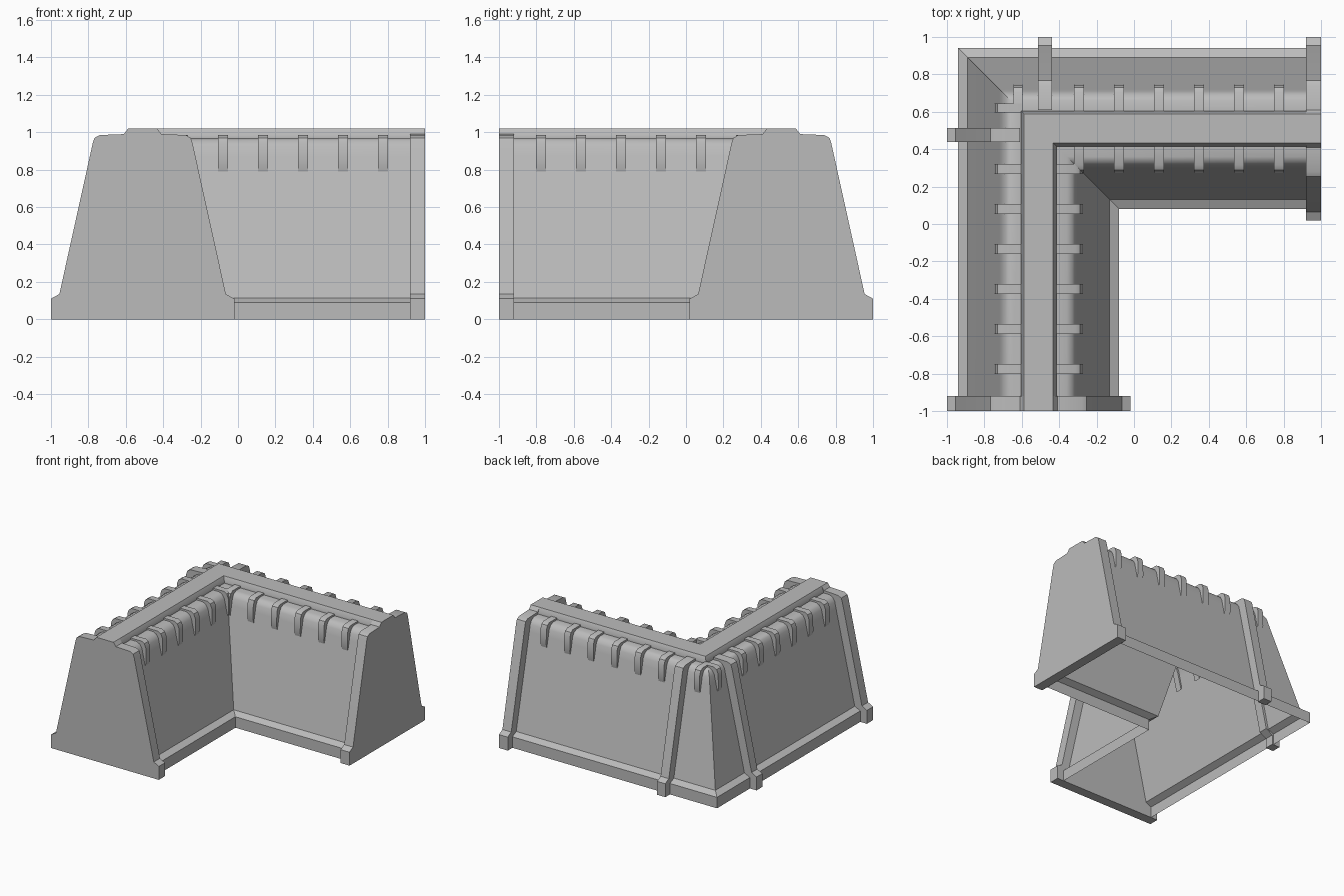
import bpy, bmesh

if "Cube" in bpy.data.objects:
    bpy.data.objects.remove(bpy.data.objects["Cube"], do_unlink=True)

mat = bpy.data.materials.new("concrete grey")
mat.use_nodes = True
GREY = (0.5, 0.5, 0.5, 1)
mat.diffuse_color = GREY
mat.node_tree.nodes["Principled BSDF"].inputs["Base Color"].default_value = GREY

C = 0.51  # distance of both wall centre lines from the origin


def finish(bm, name, closed):
    if closed:
        bmesh.ops.recalc_face_normals(bm, faces=bm.faces[:])
    mesh = bpy.data.meshes.new(name)
    bm.to_mesh(mesh)
    bm.free()
    mesh.materials.append(mat)
    ob = bpy.data.objects.new(name, mesh)
    bpy.context.collection.objects.link(ob)
    bpy.ops.object.select_all(action='DESELECT')
    bpy.context.view_layer.objects.active = ob
    ob.select_set(True)
    bpy.ops.object.shade_smooth_by_angle(angle=0.6)


def both_sides(half):
    """Outer-to-inner symmetric profile from its outer half."""
    return half + [(-u, z) for u, z in reversed(half)]


def sweep(name, half, end):
    """Sweep a profile along the mitred L-shaped centre line."""
    bm = bmesh.new()
    rows = [[bm.verts.new(p) for p in
             ((-C - u, -end, z), (-C - u, C + u, z), (end, C + u, z))]
            for u, z in both_sides(half)]
    for a, b in zip(rows, rows[1:]):
        for j in range(2):
            bm.faces.new((a[j], b[j], b[j + 1], a[j + 1]))
    finish(bm, name, False)


def cross_piece(name, profile, along, width, wing, side=1):
    """Solid plate across one wing; the second wing mirrors over the diagonal."""
    bm = bmesh.new()
    loops = []
    for t in (along - width / 2, along + width / 2):
        ring = []
        for u, z in profile:
            x, y = -C - side * u, t
            if wing == "back":
                x, y = -y, -x
            ring.append(bm.verts.new((x, y, z)))
        loops.append(ring)
        bm.faces.new(ring)
    n = len(profile)
    for i in range(n):
        k = (i + 1) % n
        bm.faces.new((loops[0][i], loops[0][k], loops[1][k], loops[1][i]))
    finish(bm, name, True)


# Hollow wall with base ledge and rounded shoulder, open underneath
sweep("wall_shell", [(.43, 0), (.43, .09), (.38, .115), (.21, .87), (.198, .925),
                     (.18, .955), (.15, .97), (.09, .97)], 0.99)
# Raised walkway strip along the crest
sweep("crest_strip", [(.095, .97), (.095, .985), (.078, 1.02)], 0.92)

rib = [(.49, 0), (.49, .11), (.445, .135), (.267, .94), (.257, .97), (.23, .985), (.1, .99)]
end_rib = both_sides(rib + [(.078, 1.02)])
# Outer half rib, its inner edge buried just under the wall
half_rib = rib + [(.1, .95), (.15, .95), (.19, .87), (.36, .115), (.42, .08), (.42, 0)]
# Hooked tooth that sinks into the sloping wall
tooth = [(.09, .95), (.09, .985), (.195, .985), (.22, .97), (.234, .935),
         (.236, .82), (.222, .77), (.19, .9), (.17, .95)]

for wing in ("side", "back"):
    cross_piece(wing + "_end_rib", end_rib, -0.96, 0.08, wing)
    cross_piece(wing + "_corner_rib", half_rib, 0.475, 0.075, wing)
    cross_piece(wing + "_corner_tooth", tooth, 0.62, 0.05, wing)
    for i in range(6):
        y = 0.295 - 0.214 * i
        cross_piece(f"{wing}_outer_tooth_{i}", tooth, y, 0.053, wing)
        cross_piece(f"{wing}_inner_tooth_{i}", tooth, y, 0.053, wing, -1)
